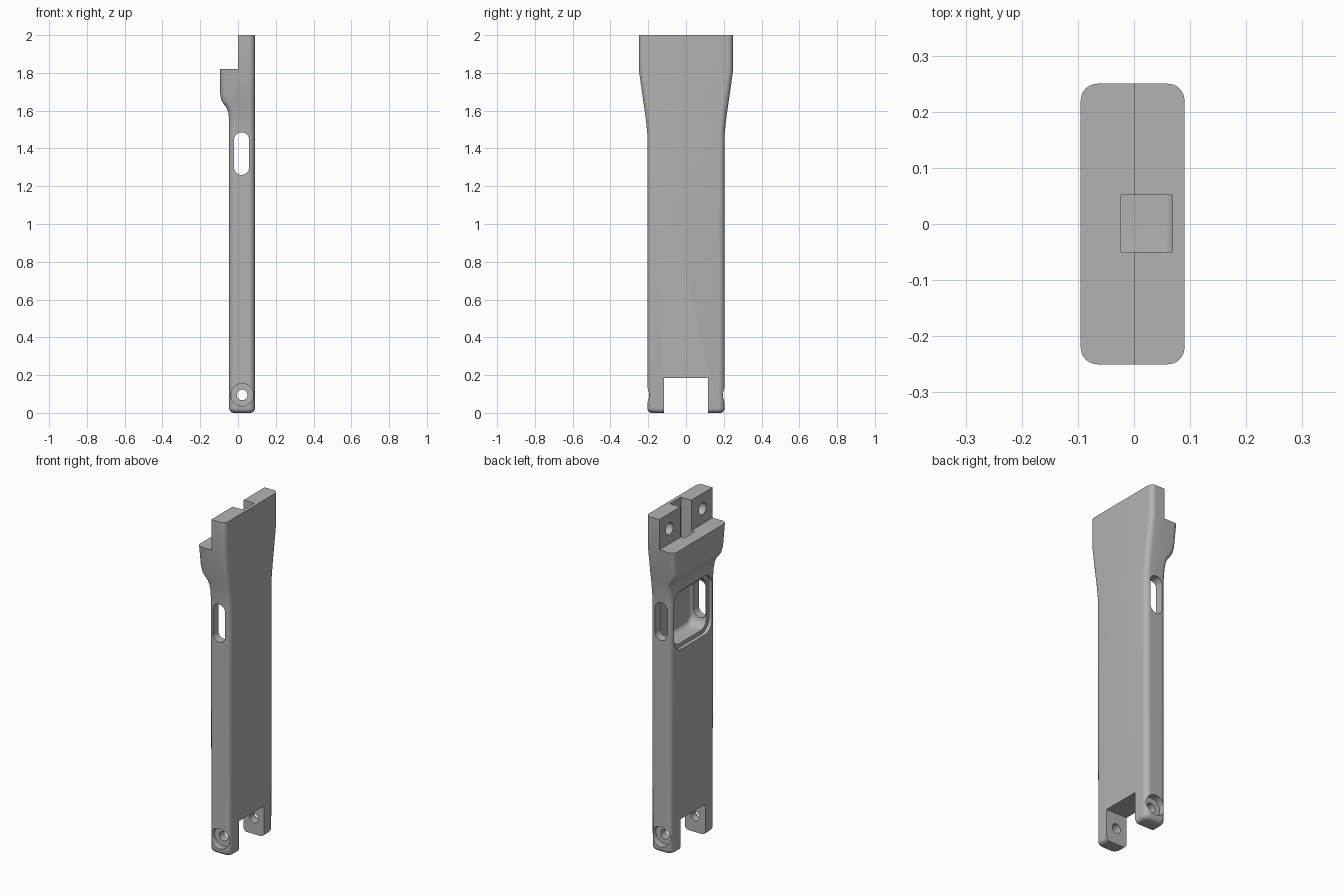
import bpy, bmesh, math

if "Cube" in bpy.data.objects:
    bpy.data.objects.remove(bpy.data.objects["Cube"])

grey = bpy.data.materials.new("plain_grey")
grey.diffuse_color = (0.45, 0.45, 0.45, 1)
grey.use_nodes = True
grey.node_tree.nodes["Principled BSDF"].inputs["Base Color"].default_value = grey.diffuse_color

PLACE = {"X": lambda u, v, t: (t, u, v),
         "Y": lambda u, v, t: (u, t, v),
         "Z": lambda u, v, t: (u, v, t)}


def loft(name, axis, sections, seg=8):
    """Skin rounded rectangles (t, u0, u1, v0, v1, radius) along an axis."""
    bm = bmesh.new()
    rings = []
    for t, u0, u1, v0, v1, r in sections:
        ring = []
        corners = [(u1 - r, v1 - r), (u0 + r, v1 - r), (u0 + r, v0 + r), (u1 - r, v0 + r)]
        for q, (cu, cv) in enumerate(corners):
            for i in range(seg + 1):
                a = math.pi / 2 * (q + i / seg)
                ring.append(bm.verts.new(PLACE[axis](cu + r * math.cos(a), cv + r * math.sin(a), t)))
        rings.append(ring)
    n = len(rings[0])
    for a, b in zip(rings, rings[1:]):
        for i in range(n):
            bm.faces.new((a[i], a[(i + 1) % n], b[(i + 1) % n], b[i]))
    bm.faces.new(rings[0])
    bm.faces.new(rings[-1])
    bmesh.ops.remove_doubles(bm, verts=bm.verts, dist=1e-6)
    bmesh.ops.recalc_face_normals(bm, faces=bm.faces)
    mesh = bpy.data.meshes.new(name)
    bm.to_mesh(mesh)
    bm.free()
    ob = bpy.data.objects.new(name, mesh)
    bpy.context.collection.objects.link(ob)
    return ob


def box(name, x0, x1, y0, y1, z0, z1):
    return loft(name, "Z", [(z, x0, x1, y0, y1, 0) for z in (z0, z1)], 1)


def disc(name, axis, t0, t1, u, v, r):
    return loft(name, axis, [(t, u - r, u + r, v - r, v + r, r * 0.9999) for t in (t0, t1)])


# Handle body: rounded foot, straight shaft, flared head with a curved front lip
sections = []
for i in range(6):
    a = math.pi / 2 * i / 5
    d = 0.025 * (1 - math.sin(a))
    sections.append((0.025 * (1 - math.cos(a)), -0.047 + d, 0.09 - d, -0.205 + d, 0.205 - d, 0.032))
for z, x0, hy in [(1.48, -0.047, 0.205), (1.55, -0.047, 0.212), (1.59, -0.051, 0.217),
                  (1.615, -0.06, 0.221), (1.635, -0.076, 0.224), (1.655, -0.088, 0.227),
                  (1.69, -0.095, 0.232), (1.82, -0.095, 0.25), (2.0, -0.095, 0.25)]:
    sections.append((z, x0, 0.09, -hy, hy, 0.03))
body = loft("handle_body", "Z", sections)
body.data.materials.append(grey)

# Step behind the lip, fork slot, cable shaft
cutters = [box("step_cut", -0.2, 0.0, -0.4, 0.4, 1.82, 2.1),
           box("fork_cut", -0.2, 0.2, -0.117, 0.117, -0.1, 0.185),
           box("shaft_cut", -0.023, 0.069, -0.05, 0.052, 1.4, 2.1)]

# Window rim and the pocket with a rounded floor
cutters.append(loft("rim_cut", "X", [(x, -0.178, 0.178, 1.19, 1.54, 0.07) for x in (-0.08, -0.025)]))
pocket = [(-0.06, -0.155, 0.155, 1.213, 1.517, 0.055)]
for i in range(6):
    a = math.pi / 2 * i / 5
    d = 0.025 * (1 - math.cos(a))
    pocket.append((0.048 + 0.025 * math.sin(a), -0.155 + d, 0.155 - d, 1.213 + d, 1.517 - d, 0.055 - d))
cutters.append(loft("pocket_cut", "X", pocket))

# Side slots, screw holes and blind mounting holes on both sides
cutters.append(loft("side_slot_cut", "Y", [(y, -0.021, 0.059, 1.26, 1.485, 0.0399) for y in (-0.3, 0.3)]))
cutters.append(disc("pin_cut", "Y", -0.3, 0.3, 0.022, 0.095, 0.028))
for s in (-1, 1):
    cutters.append(disc("counterbore_cut", "Y", s * 0.165, s * 0.3, 0.022, 0.095, 0.06))
    cutters.append(disc("mount_cut", "X", -0.05, 0.065, s * 0.155, 1.91, 0.035))

bpy.context.view_layer.objects.active = body
for cutter in cutters:
    mod = body.modifiers.new("cut", "BOOLEAN")
    mod.operation, mod.solver, mod.object = "DIFFERENCE", "EXACT", cutter
    bpy.ops.object.modifier_apply(modifier=mod.name)
    bpy.data.objects.remove(cutter)

bpy.ops.object.select_all(action="DESELECT")
body.select_set(True)
bpy.ops.object.shade_smooth_by_angle(angle=math.radians(30))
